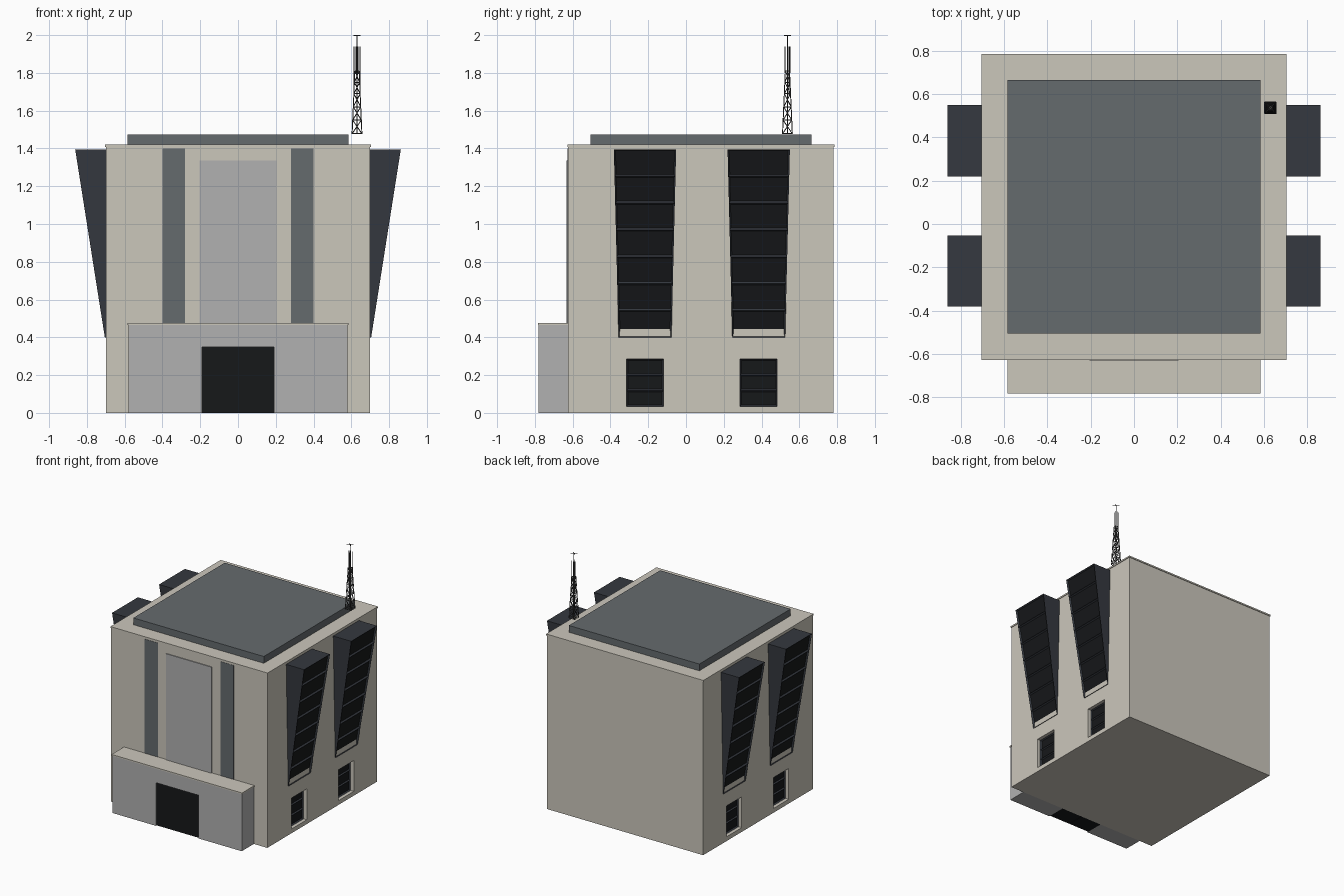
import bpy, bmesh
from mathutils import Vector

if "Cube" in bpy.data.objects:
    bpy.data.objects.remove(bpy.data.objects["Cube"])


def mat(name, c):
    m = bpy.data.materials.new(name)
    m.diffuse_color = (*c, 1)
    m.use_nodes = True
    m.node_tree.nodes["Principled BSDF"].inputs["Base Color"].default_value = m.diffuse_color
    return m


BEIGE = mat("beige_concrete", (0.60, 0.57, 0.50))
GREY = mat("light_grey", (0.44, 0.44, 0.44))
SLATE = mat("slate", (0.13, 0.145, 0.155))
FRAME = mat("dark_frame", (0.035, 0.04, 0.05))
GLASS = mat("black_glass", (0.008, 0.009, 0.01))
STEEL = mat("mast_steel", (0.06, 0.06, 0.06))


def finish(name, bm, *mats):
    me = bpy.data.meshes.new(name)
    bmesh.ops.recalc_face_normals(bm, faces=bm.faces)
    bm.to_mesh(me)
    bm.free()
    ob = bpy.data.objects.new(name, me)
    bpy.context.collection.objects.link(ob)
    for m in mats:
        me.materials.append(m)
    return ob


def box(name, x, y, z, m=None):
    bm = bmesh.new()
    bmesh.ops.create_cube(bm, size=1)
    for v in bm.verts:
        v.co = Vector([(a[0] + a[1]) / 2 + c * (a[1] - a[0])
                       for a, c in zip((x, y, z), v.co)])
    return finish(name, bm, *([m] if m else []))


def mirror_x(ob):
    ob.modifiers.new("mirror", 'MIRROR').use_axis[0] = True
    return ob


def cut(ob, cutter):
    b = ob.modifiers.new("cut", 'BOOLEAN')
    b.operation, b.solver, b.object = 'DIFFERENCE', 'EXACT', cutter
    cutter.hide_render = True
    cutter.hide_set(True)


def glazed(name, back, bottom, top, n, rim, depth):
    """Closed block facing +x, its outer face split in n recessed panes.
    bottom and top are (x, y0, y1, z)."""
    bm = bmesh.new()
    rows = []
    for i in range(n + 1):
        x, y0, y1, z = [a + (b - a) * i / n for a, b in zip(bottom, top)]
        rows.append([bm.verts.new(p) for p in
                     ((back, y0, z), (x, y0, z), (x, y1, z), (back, y1, z))])
    panes = []
    for a, b in zip(rows, rows[1:]):
        for k in range(4):
            j = (k + 1) % 4
            f = bm.faces.new((a[k], a[j], b[j], b[k]))
            if k == 1:
                panes.append(f)
    bm.faces.new(rows[0][::-1])
    bm.faces.new(rows[-1])
    bmesh.ops.recalc_face_normals(bm, faces=bm.faces)
    bmesh.ops.inset_individual(bm, faces=panes, thickness=rim, depth=-depth)
    for f in panes:
        f.material_index = 1
    return mirror_x(finish(name, bm, FRAME, GLASS))


# Main block and roof
body = box("main_block", (-0.70, 0.70), (-0.625, 0.78), (0, 1.41), BEIGE)
box("roof_edge", (-0.705, 0.705), (-0.628, 0.785), (1.408, 1.42), BEIGE)
box("roof_deck", (-0.585, 0.585), (-0.505, 0.665), (1.415, 1.475), SLATE)

# Entrance block with doorway
porch = box("entrance_block", (-0.58, 0.58), (-0.78, -0.624), (0, 0.467), GREY)
box("entrance_cap", (-0.585, 0.585), (-0.784, -0.624), (0.465, 0.475), BEIGE)
cut(porch, box("doorway_cutter", (-0.19, 0.19), (-0.9, -0.5), (-0.1, 0.35)))
for s in (-1, 1):
    box("door_leaf", sorted((0.001 * s, 0.19 * s)), (-0.77, -0.624), (0, 0.35), GLASS)

# Front panel and tall strips
box("front_panel", (-0.205, 0.205), (-0.632, -0.62), (0.47, 1.335), GREY)
mirror_x(box("front_strip", (0.28, 0.40), (-0.627, -0.62), (0.47, 1.40), SLATE))

# Tapered side bays and recessed lower windows, on both sides
for c in (-0.217, 0.385):
    glazed("side_bay", 0.695, (0.705, c - 0.14, c + 0.14, 0.40),
           (0.862, c - 0.165, c + 0.165, 1.395), 7, 0.012, 0.012)
    w = c if c > 0 else -0.217
    z = (0.035, 0.285)
    cutter = mirror_x(box("window_cutter", (0.66, 0.8), (w - 0.098, w + 0.098), z))
    cut(body, cutter)
    glazed("lower_window", 0.655, (0.672, w - 0.098, w + 0.098, z[0]),
           (0.672, w - 0.098, w + 0.098, z[1]), 3, 0.01, 0.01)

# Lattice mast
CX, CY = 0.63, 0.537
curve = bpy.data.curves.new("lattice_mast", 'CURVE')
curve.dimensions = '3D'
curve.bevel_depth = 0.0025
curve.bevel_resolution = 0


def rod(*pts):
    s = curve.splines.new('POLY')
    s.points.add(len(pts) - 1)
    for p, q in zip(s.points, pts):
        p.co = (CX + q[0], CY + q[1], q[2], 1)


levels = [1.478, 1.55, 1.62, 1.69, 1.75, 1.81]
signs = ((-1, -1), (1, -1), (1, 1), (-1, 1))


def corner(k, z):
    r = 0.026 - 0.015 * (z - levels[0]) / (levels[-1] - levels[0])
    return (signs[k % 4][0] * r, signs[k % 4][1] * r, z)


for k in range(4):
    rod(corner(k, levels[0]), corner(k, levels[-1]))
    for z in levels:
        rod(corner(k, z), corner(k + 1, z))
    for a, b in zip(levels, levels[1:]):
        rod(corner(k, a), corner(k + 1, b))
        rod(corner(k + 1, a), corner(k, b))
for t in (-0.009, 0.009):
    rod((t, -0.026, 1.478), (t, 0.026, 1.478))
    rod((-0.026, t, 1.478), (0.026, t, 1.478))
rod((0, 0, 1.478), (0, 0, 1.998))
for d in (-1, 1):
    rod((-0.018, -0.018 * d, 1.997), (0.018, 0.018 * d, 1.997))
    rod((0.016 * d, 0.008, 1.68), (0.016 * d, 0.008, 1.94))
    rod((0.006 * d, -0.014 * d, 1.80), (0.006 * d, -0.014 * d, 1.94))
curve.materials.append(STEEL)
mast = bpy.data.objects.new("lattice_mast", curve)
bpy.context.collection.objects.link(mast)
